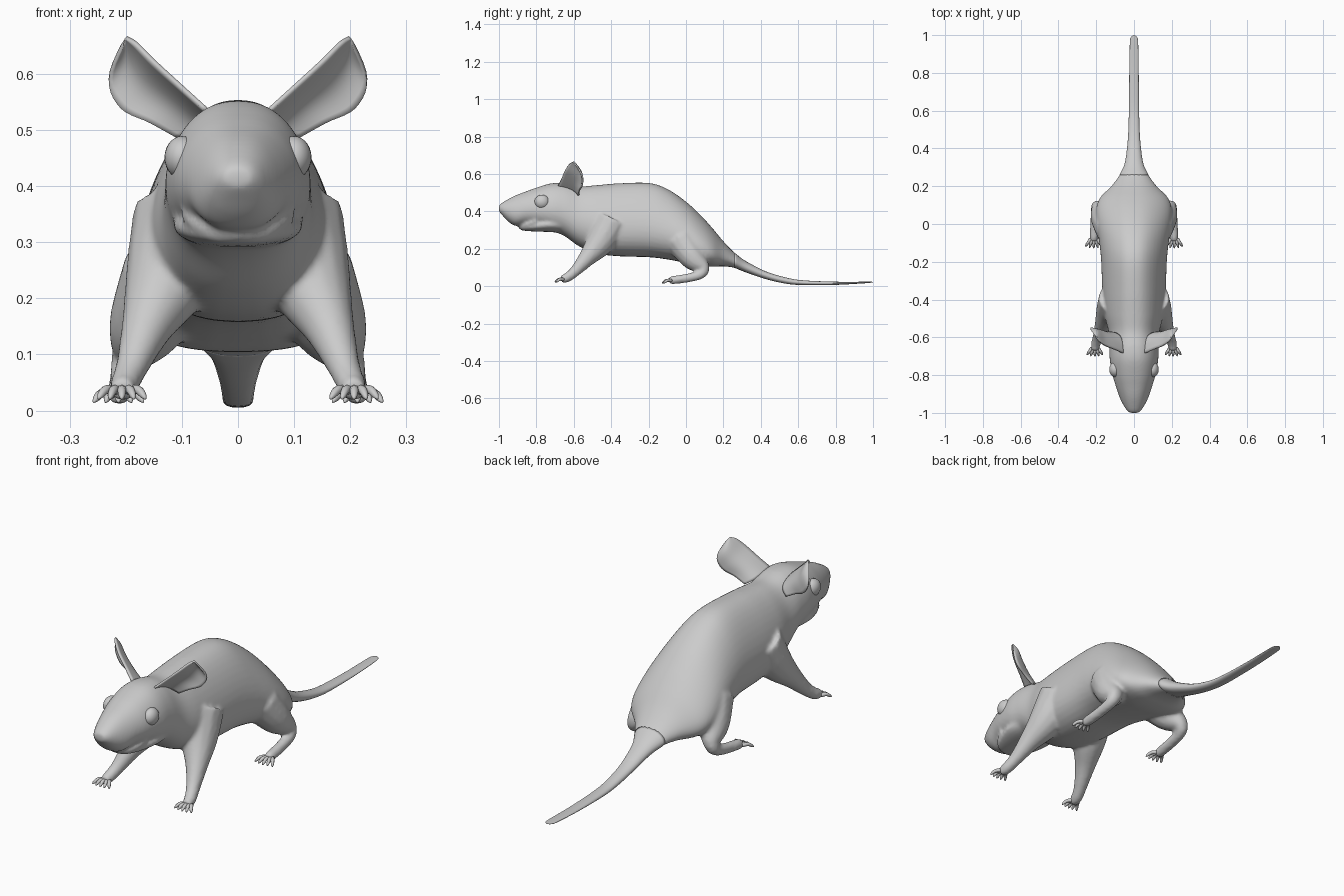
import bpy, bmesh, math
from mathutils import Vector

if "Cube" in bpy.data.objects:
    bpy.data.objects.remove(bpy.data.objects["Cube"])

grey = bpy.data.materials.new("soft grey")
grey.diffuse_color = (0.6, 0.6, 0.6, 1)
grey.use_nodes = True
grey.node_tree.nodes["Principled BSDF"].inputs["Base Color"].default_value = grey.diffuse_color


def spline(pts, n):
    """Catmull-Rom interpolation through tuples of any length."""
    p = [Vector(q) for q in pts]
    p = [2 * p[0] - p[1]] + p + [2 * p[-1] - p[-2]]
    out = []
    for i in range(1, len(p) - 2):
        a, b, c, d = p[i - 1:i + 3]
        for k in range(n):
            t = k / n
            out.append(0.5 * (2 * b + (c - a) * t + (2 * a - 5 * b + 4 * c - d) * t * t
                              + (3 * b - a - 3 * c + d) * t ** 3))
    return out + [p[-2]]


def loft(bm, rings):
    rows = [[bm.verts.new(v) for v in r] for r in rings]
    m = len(rows[0])
    for a, b in zip(rows, rows[1:]):
        for i in range(m):
            j = (i + 1) % m
            bm.faces.new((a[i], a[j], b[j], b[i]))
    bm.faces.new(rows[0][::-1])
    bm.faces.new(rows[-1])


def trunk(bm, stations, n=6, m=40):
    """Pear-shaped rings along y; station = y, top, bottom, half width, taper."""
    rings = []
    for y, zt, zb, w, p in (tuple(s) for s in spline(stations, n)):
        ring = []
        for i in range(m):
            t = 2 * math.pi * i / m
            c, s = math.cos(t), math.sin(t)
            x = w * math.copysign(abs(c) ** 0.85, c) * (1 - p * (s + 1) / 2)
            ring.append((x, y, (zt + zb) / 2 + (zt - zb) / 2 * s))
        rings.append(ring)
    loft(bm, rings)


def tube(bm, pts, side=1, n=5, m=14, flat=1.0):
    """Round limb through x, y, z, radius points."""
    path = [tuple(s) for s in spline(pts, n)]
    pos = [Vector((side * q[0], q[1], q[2])) for q in path]
    rings = []
    for i, q in enumerate(path):
        d = (pos[min(i + 1, len(pos) - 1)] - pos[max(i - 1, 0)]).normalized()
        u = d.cross(Vector((0, 0, 1))).normalized()
        v = u.cross(d)
        rings.append([pos[i] + q[3] * (u * math.cos(a) + v * math.sin(a) * flat)
                      for a in (2 * math.pi * k / m for k in range(m))])
    loft(bm, rings)


def make(name, bm, mirror=False):
    bmesh.ops.recalc_face_normals(bm, faces=bm.faces)
    for f in bm.faces:
        f.smooth = True
    me = bpy.data.meshes.new(name)
    bm.to_mesh(me)
    bm.free()
    ob = bpy.data.objects.new(name, me)
    bpy.context.collection.objects.link(ob)
    me.materials.append(grey)
    if mirror:
        ob.modifiers.new("mirror", "MIRROR").use_mirror_merge = False
    return ob


# tail profile, shared by the body root and the tail itself
tail_line = [(.26, .178, .098, .085, .2), (.32, .134, .074, .052, .1), (.42, .082, .04, .035, 0),
             (.52, .05, .016, .029, 0), (.62, .032, .006, .027, 0), (.8, .024, .007, .025, 0),
             (.96, .024, .016, .022, 0), (.99, .024, .019, .015, 0), (1, .023, .021, .004, 0)]

# body: head and trunk, jaw, lip and legs blended into one skin
bm = bmesh.new()
trunk(bm, [(-1, .432, .400, .026, .1), (-.985, .445, .382, .042, .1), (-.95, .466, .345, .066, .15),
           (-.91, .486, .322, .088, .2), (-.86, .505, .328, .107, .22), (-.8, .527, .318, .127, .22),
           (-.72, .55, .295, .143, .22), (-.65, .55, .268, .145, .22), (-.57, .534, .212, .155, .28),
           (-.48, .54, .175, .185, .35), (-.36, .55, .160, .203, .4), (-.2, .552, .155, .212, .42),
           (-.1, .52, .143, .226, .44), (0, .452, .124, .245, .46), (.08, .378, .108, .25, .48),
           (.14, .312, .104, .222, .45), (.2, .24, .106, .143, .35)] + tail_line[:3])
trunk(bm, [(-.885, .312, .302, .025, 0), (-.87, .318, .297, .055, 0), (-.82, .345, .293, .09, 0),
           (-.74, .37, .29, .115, 0), (-.66, .38, .285, .11, 0)], m=28)
tube(bm, [(-.098, -.80, .349, .008), (-.06, -.857, .325, .011), (0, -.882, .313, .012),
          (.06, -.857, .325, .011), (.098, -.80, .349, .008)])
for side in (1, -1):
    # front leg
    tube(bm, [(.09, -.40, .34, .10), (.125, -.46, .235, .078), (.162, -.53, .15, .047),
              (.188, -.593, .08, .030), (.202, -.635, .047, .026), (.207, -.668, .036, .021)], side)
    # hind leg: thigh, heel, foot
    tube(bm, [(.12, -.02, .24, .09), (.165, .04, .15, .068), (.192, .092, .095, .036),
              (.203, .075, .062, .026), (.208, .01, .044, .024), (.211, -.06, .034, .023),
              (.213, -.09, .03, .02)], side)
body = make("body", bm)
rm = body.modifiers.new("blend", "REMESH")
rm.mode, rm.voxel_size, rm.use_smooth_shade = "VOXEL", .0075, True
sm = body.modifiers.new("relax", "SMOOTH")
sm.factor, sm.iterations = .5, 10

# tail
bm = bmesh.new()
trunk(bm, tail_line, n=6, m=20)
make("tail", bm)

# toes: a fan on every paw
for name, x, y, z, reach in (("front_toes", .207, -.655, .036, .046), ("hind_toes", .213, -.078, .03, .05)):
    bm = bmesh.new()
    for k in range(5):
        a = (k - 2) * .30
        dx, dy, o = math.sin(a), -math.cos(a), (k - 2) * .008
        tube(bm, [(x + o, y, z, .009),
                  (x + o + dx * reach * .5, y + dy * reach * .5, z + .001, .008),
                  (x + o + dx * reach * .85, y + dy * reach * .85, z - .009, .006),
                  (x + o + dx * reach, y + dy * reach, z - .015, .002)], n=3, m=8)
    make(name, bm, True)

# ears: cupped sheets between an inner and an outer edge
inner = spline([(.055, -.685, .535), (.10, -.665, .576), (.15, -.645, .622),
                (.182, -.622, .654), (.2, -.6, .665)], 5)
outer = spline([(.105, -.575, .485), (.155, -.57, .512), (.208, -.556, .538),
                (.23, -.556, .59), (.2, -.6, .665)], 5)
bm = bmesh.new()
rows = []
for i, (a, b) in enumerate(zip(inner, outer)):
    row = []
    for k in range(13):
        t = k / 12
        bulge = math.sin(math.pi * t) * (b - a).length * .22
        row.append(bm.verts.new(a.lerp(b, t) + Vector((-.5, .8, .1)) * bulge))
    rows.append(row)
for a, b in zip(rows, rows[1:]):
    for k in range(12):
        bm.faces.new((a[k], a[k + 1], b[k + 1], b[k]))
bmesh.ops.remove_doubles(bm, verts=bm.verts, dist=.0005)
ears = make("ears", bm, True)
so = ears.modifiers.new("thickness", "SOLIDIFY")
so.thickness, so.offset = .008, 0

# eyes
bm = bmesh.new()
bmesh.ops.create_uvsphere(bm, u_segments=24, v_segments=14, radius=1)
for v in bm.verts:
    v.co = Vector((.1, -.77, .451)) + Vector((v.co.x * .031, v.co.y * .04, v.co.z * .038))
make("eyes", bm, True)
